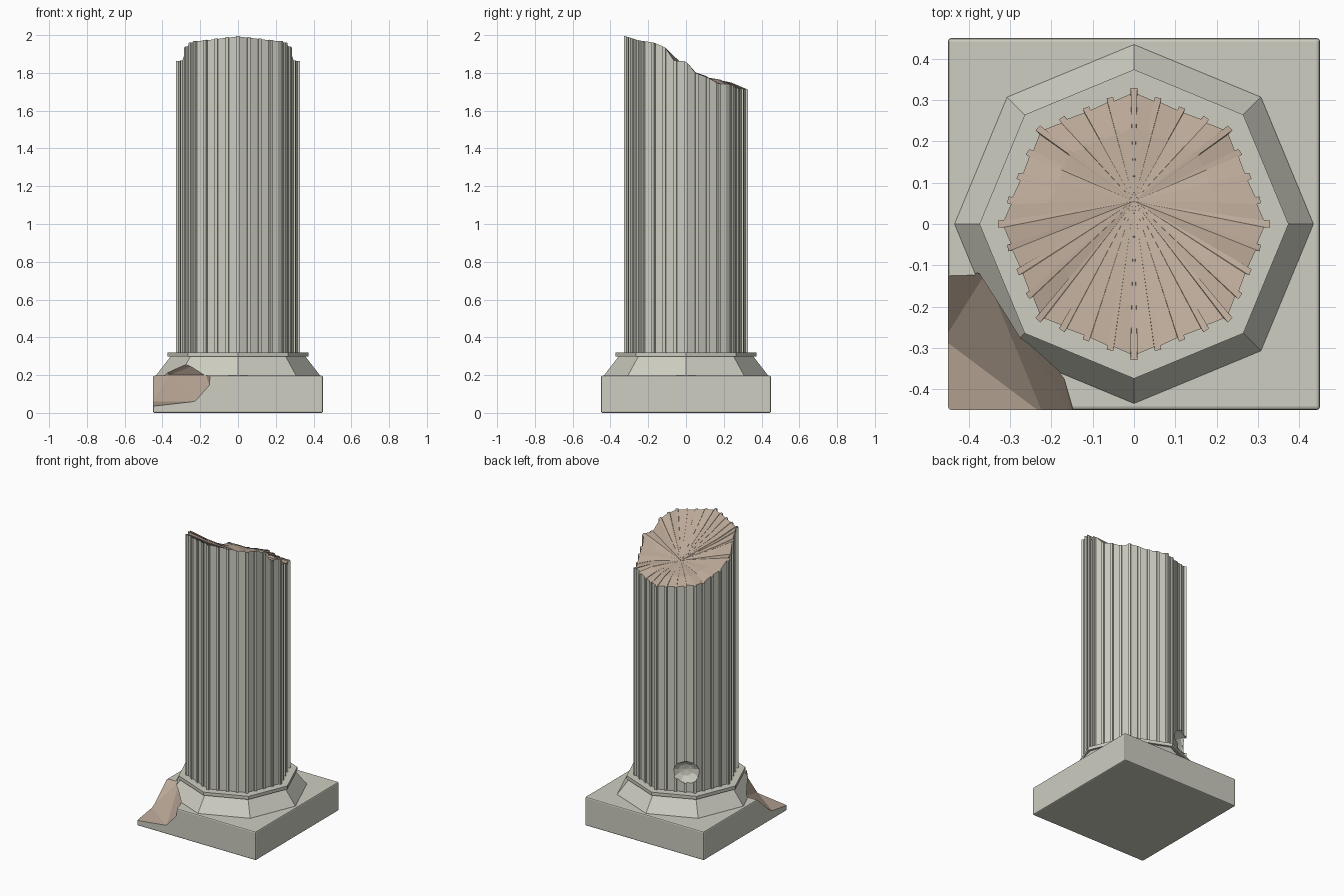
import bpy, bmesh, math
from mathutils import Vector

if "Cube" in bpy.data.objects:
    bpy.data.objects.remove(bpy.data.objects["Cube"])


def material(name, rgb):
    m = bpy.data.materials.new(name)
    m.diffuse_color = (*rgb, 1)
    m.use_nodes = True
    m.node_tree.nodes["Principled BSDF"].inputs["Base Color"].default_value = m.diffuse_color
    return m


STONE = material("weathered_stone", (0.61, 0.61, 0.535))
BROKEN = material("broken_stone", (0.49, 0.39, 0.31))


def finish(bm, name, index=None):
    """Turn a bmesh into an object with both stone materials."""
    bmesh.ops.recalc_face_normals(bm, faces=bm.faces)
    if index is not None:
        for f in bm.faces:
            f.material_index = index
    me = bpy.data.meshes.new(name)
    bm.to_mesh(me)
    bm.free()
    me.materials.append(STONE)
    me.materials.append(BROKEN)
    ob = bpy.data.objects.new(name, me)
    bpy.context.collection.objects.link(ob)
    return ob


def cut(ob, cutter):
    """Subtract the cutter and bake the result."""
    mod = ob.modifiers.new("chip", 'BOOLEAN')
    mod.operation = 'DIFFERENCE'
    mod.solver = 'EXACT'
    mod.object = cutter
    bpy.context.view_layer.update()
    dg = bpy.context.evaluated_depsgraph_get()
    me = bpy.data.meshes.new_from_object(ob.evaluated_get(dg))
    ob.modifiers.clear()
    ob.data = me
    cutter.hide_render = True
    cutter.hide_set(True)


def octagon_frustum(name, profile):
    """Stack octagonal rings (radius, z) with corners on the axes."""
    bm = bmesh.new()
    rings = [[bm.verts.new((r * math.cos(k * math.pi / 4), r * math.sin(k * math.pi / 4), z))
              for k in range(8)] for r, z in profile]
    for a, b in zip(rings, rings[1:]):
        for k in range(8):
            n = (k + 1) % 8
            bm.faces.new((a[k], a[n], b[n], b[k]))
    bm.faces.new(rings[0][::-1])
    bm.faces.new(rings[-1])
    return finish(bm, name)


# Square plinth with softened edges
bm = bmesh.new()
bmesh.ops.create_cube(bm, size=1)
for v in bm.verts:
    v.co = Vector((v.co.x * 0.9, v.co.y * 0.9, (v.co.z + 0.5) * 0.197))
bmesh.ops.bevel(bm, geom=bm.edges[:], offset=0.008, segments=2, profile=0.5, affect='EDGES')
plinth = finish(bm, "plinth")

# Sloped octagonal base and the thin collar over it
base = octagon_frustum("sloped_base", [(0.437, 0.19), (0.433, 0.20), (0.355, 0.301)])
octagon_frustum("collar", [(0.374, 0.298), (0.374, 0.32)])

# Fluted shaft: octagon with four narrow ribs per side, broken slanting top
RIM = [(-0.34, 2.0), (-0.25, 1.972), (-0.17, 1.96), (-0.11, 1.935), (-0.07, 1.865), (0.0, 1.862),
       (0.05, 1.80), (0.13, 1.77), (0.17, 1.743), (0.24, 1.738), (0.27, 1.718), (0.34, 1.71)]


def rim_height(y):
    for (y0, z0), (y1, z1) in zip(RIM, RIM[1:]):
        if y <= y1:
            return z0 + (z1 - z0) * (y - y0) / (y1 - y0)
    return RIM[-1][1]


outline = []
for side in range(8):
    a, b = (Vector((math.cos(t), math.sin(t))) * 0.319
            for t in (side * math.pi / 4, (side + 1) * math.pi / 4))
    for k in range(4):
        p = a.lerp(b, k / 4)
        u = p.normalized()
        t = Vector((-u.y, u.x)) * 0.008
        inner = p - u * (0.004 if k == 0 else 0.0)
        outer = p + u * 0.010
        outline += [inner - t, outer - t, outer + t, inner + t]

bm = bmesh.new()
centre = Vector((0, 0.055, 1.785))
low = [bm.verts.new((p.x, p.y, 0.31)) for p in outline]
rim = [bm.verts.new((p.x, p.y, rim_height(p.y))) for p in outline]
mid = []
for v in rim:
    co = centre.lerp(v.co, 0.68)
    co.z = centre.z + (v.co.z - centre.z) * 0.6 + 0.008
    mid.append(bm.verts.new(co))
hub = bm.verts.new(centre)
n = len(outline)
for i in range(n):
    j = (i + 1) % n
    bm.faces.new((low[i], low[j], rim[j], rim[i]))
    bm.faces.new((rim[i], rim[j], mid[j], mid[i])).material_index = 1
    bm.faces.new((mid[i], mid[j], hub)).material_index = 1
bm.faces.new(low[::-1])
shaft = finish(bm, "fluted_shaft")

# Broken corner of the plinth and base
bm = bmesh.new()
for co in [(-.47, -.47, .03), (-.22, -.46, .06), (-.15, -.46, .14), (-.14, -.46, .24),
           (-.17, -.37, .20), (-.24, -.31, .25), (-.285, -.28, .27), (-.36, -.18, .25),
           (-.36, -.12, .20), (-.46, -.11, .21), (-.46, -.28, .06), (-.30, -.385, .07),
           (-.6, -.6, .03), (-.6, -.6, .4), (-.6, -.12, .4), (-.14, -.6, .4)]:
    bm.verts.new(co)
res = bmesh.ops.convex_hull(bm, input=bm.verts[:])
bmesh.ops.delete(bm, geom=list({g for g in res["geom_interior"] + res["geom_unused"]
                                if isinstance(g, bmesh.types.BMVert)}), context='VERTS')
corner_cutter = finish(bm, "corner_cutter", 1)
cut(plinth, corner_cutter)
cut(base, corner_cutter)

# Faceted dent low on the back left of the shaft
bm = bmesh.new()
bmesh.ops.create_uvsphere(bm, u_segments=9, v_segments=6, radius=1)
ang = math.radians(125)
for v in bm.verts:
    w, h, d = v.co.x * 0.095, v.co.y * 0.08, v.co.z * 0.055
    r = 0.315 + d
    v.co = Vector((r * math.cos(ang) - w * math.sin(ang),
                   r * math.sin(ang) + w * math.cos(ang), 0.455 + h))
dent_cutter = finish(bm, "dent_cutter", 0)
cut(shaft, dent_cutter)
